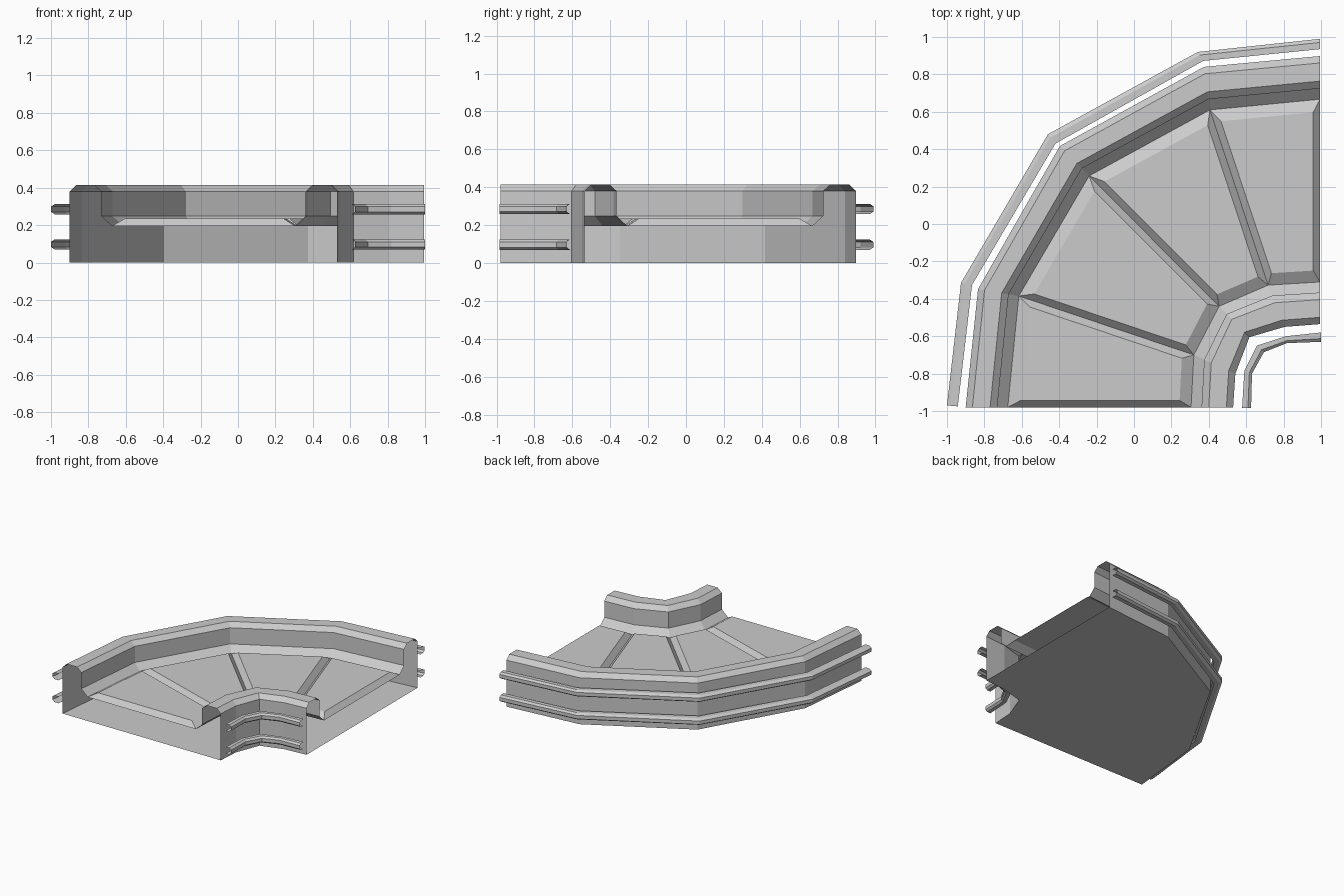
import bpy, bmesh
from mathutils import Vector
from mathutils.geometry import intersect_line_line

if "Cube" in bpy.data.objects:
    bpy.data.objects.remove(bpy.data.objects["Cube"])


def pts(*xy):
    return [Vector((x, y, 0)) for x, y in xy]


def sheet(bm, a, b, profile):
    """Sweep an open (t, z) profile; t blends between paths a and b."""
    rows = [[bm.verts.new(p.lerp(q, t) + Vector((0, 0, z))) for t, z in profile]
            for p, q in zip(a, b)]
    for r, s in zip(rows, rows[1:]):
        for i in range(len(profile) - 1):
            bm.faces.new((r[i], s[i], s[i + 1], r[i + 1]))


def finish(name, bm):
    bmesh.ops.remove_doubles(bm, verts=bm.verts, dist=0.0005)
    bmesh.ops.recalc_face_normals(bm, faces=bm.faces)
    me = bpy.data.meshes.new(name)
    bm.to_mesh(me)
    bm.free()
    ob = bpy.data.objects.new(name, me)
    bpy.context.collection.objects.link(ob)
    return ob


def inset(quad, widths):
    """Move each edge of a flat quad inward by its own width."""
    c = sum(quad, Vector()) / 4
    lines = []
    for i, w in enumerate(widths):
        p, q = quad[i], quad[(i + 1) % 4]
        n = (q - p).cross(Vector((0, 0, 1))).normalized()
        if n.dot(c - p) < 0:
            n = -n
        lines.append((p + n * w, q + n * w))
    return [intersect_line_line(*lines[i - 1], *lines[i])[0] for i in range(4)]


# Plan paths: five stations around the bend
outer = pts((-.90, -.98), (-.834, -.348), (-.396, .417), (.374, .84), (.995, .898))
outer_foot = pts((-.675, -.98), (-.616, -.385), (-.24, .257), (.406, .61), (.995, .667))
inner = pts((.53, -.98), (.542, -.80), (.617, -.605), (.805, -.55), (.995, -.535))
inner_foot = pts((.305, -.98), (.32, -.70), (.455, -.44), (.717, -.327), (.995, -.31))

# Body: curbs, bottom and raised floor plates, open at both ends
floor_z, plate_z = .195, .235
curb = [(0, 0), (0, .38), (.16, .415), (.58, .415), (.75, .38), (.75, .248), (1, floor_z)]
bm = bmesh.new()
sheet(bm, outer, outer_foot, curb)
sheet(bm, inner, inner_foot, curb)
bm.faces.new([bm.verts.new(p) for p in outer + inner[::-1]])
for i in range(4):
    quad = [outer_foot[i], outer_foot[i + 1], inner_foot[i + 1], inner_foot[i]]
    top = [bm.verts.new((p.x, p.y, plate_z)) for p in inset(quad, (.066, .037, .063, .037))]
    base = [bm.verts.new((p.x, p.y, floor_z)) for p in quad]
    bm.faces.new(top)
    for k in range(4):
        j = (k + 1) % 4
        bm.faces.new((base[k], base[j], top[j], top[k]))
finish("curved_track_body", bm)

# Side rails: open channels floating off both sides
rail_paths = {
    "outer": (pts((-.942, -.975), (-.866, -.326), (-.42, .43), (.37, .872), (.995, .935)),
              pts((-1, -.97), (-.925, -.315), (-.46, .48), (.342, .92), (.995, .99))),
    "inner": (pts((.578, -.985), (.59, -.785), (.657, -.65), (.813, -.60), (1, -.58)),
              pts((.626, -.985), (.631, -.80), (.695, -.685), (.818, -.637), (1, -.63))),
}
for side, (near, far) in rail_paths.items():
    for level, z in (("lower", .097), ("upper", .285)):
        bm = bmesh.new()
        sheet(bm, near, far, [(0, z + .027), (.65, z + .027), (1, z + .014),
                              (1, z - .014), (.65, z - .027), (0, z - .027)])
        finish(f"{side}_{level}_rail", bm)
